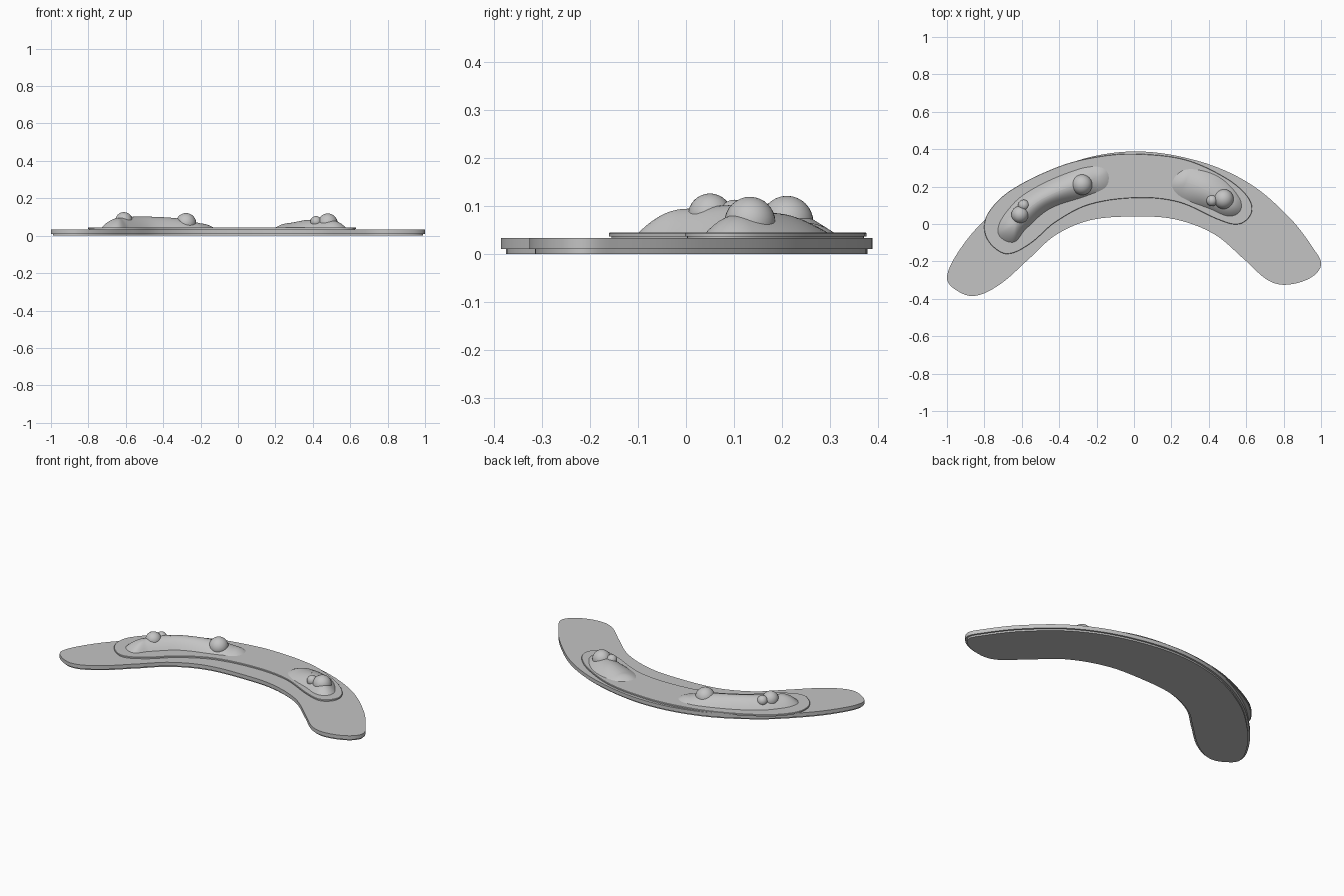
import bpy
import bmesh
import math
from mathutils import Vector
from mathutils.geometry import interpolate_bezier, intersect_point_line

cube = bpy.data.objects.get("Cube")
if cube:
    bpy.data.objects.remove(cube, do_unlink=True)

COLOUR = (0.55, 0.55, 0.55, 1.0)
grey = bpy.data.materials.new("plain_grey")
grey.use_nodes = True
grey.diffuse_color = COLOUR
grey.node_tree.nodes["Principled BSDF"].inputs["Base Color"].default_value = COLOUR


def smooth_path(points, closed=True, steps=8):
    """Smooth path through points, with handles scaled to each span."""
    pts = [Vector(p).to_3d() for p in points]
    n = len(pts)

    def near(i):
        return pts[i % n] if closed else pts[max(0, min(n - 1, i))]

    def tangent(i):
        return (near(i + 1) - near(i - 1)).normalized()

    path = []
    for i in range(n if closed else n - 1):
        a, b = near(i), near(i + 1)
        reach = (b - a).length / 3
        path += interpolate_bezier(a, a + tangent(i) * reach,
                                   b - tangent(i + 1) * reach, b, steps + 1)[:-1]
    return path if closed else path + [pts[-1]]


def inset(path, amount):
    """Move a counter-clockwise path inwards."""
    moved = []
    for i, p in enumerate(path):
        t = (path[(i + 1) % len(path)] - path[i - 1]).normalized()
        moved.append(p + Vector((-t.y, t.x, 0)) * amount)
    return moved


def loft(name, rings, capped):
    """Skin a stack of rings, with flat ends if capped."""
    bm = bmesh.new()
    loops = [[bm.verts.new(p) for p in ring] for ring in rings]
    for low, high in zip(loops, loops[1:]):
        for i in range(len(low)):
            bm.faces.new((low[i - 1], low[i], high[i], high[i - 1]))
    if capped:
        bm.faces.new(loops[0][::-1])
        bm.faces.new(loops[-1])
    else:
        bmesh.ops.remove_doubles(bm, verts=bm.verts[:], dist=0.0003)
    bmesh.ops.recalc_face_normals(bm, faces=bm.faces[:])
    mesh = bpy.data.meshes.new(name)
    bm.to_mesh(mesh)
    bm.free()
    obj = bpy.data.objects.new(name, mesh)
    bpy.context.collection.objects.link(obj)
    finish(obj, 35 if capped else 80)


def finish(obj, angle):
    obj.data.materials.append(grey)
    bpy.ops.object.select_all(action='DESELECT')
    obj.select_set(True)
    bpy.context.view_layer.objects.active = obj
    bpy.ops.object.shade_smooth_by_angle(angle=math.radians(angle))


def slab(name, outline, layers):
    """Flat plate; each layer is (inset, height)."""
    path = smooth_path(outline)
    loft(name, [[Vector((p.x, p.y, z)) for p in inset(path, d)]
                for d, z in layers], True)


def mound(name, outline, spine, foot=0.043, levels=10):
    """Soft dome rising from its outline to a curved ridge."""
    path = smooth_path(outline)
    ridge = smooth_path(spine, closed=False)

    def nearest(p):
        found = []
        for a, b in zip(ridge, ridge[1:]):
            f = intersect_point_line(p.to_2d(), a.to_2d(), b.to_2d())[1]
            q = a.lerp(b, max(0, min(1, f)))
            found.append(((q.to_2d() - p.to_2d()).length, q))
        return min(found, key=lambda item: item[0])[1]

    targets = [nearest(p) for p in path]
    rings = []
    for k in range(levels + 1):
        s = k / levels
        rise = 1 - (1 - s) ** 2
        rings.append([Vector((p.x + (q.x - p.x) * s, p.y + (q.y - p.y) * s,
                              foot + (q.z - foot) * rise))
                      for p, q in zip(path, targets)])
    loft(name, rings, False)


def ball(name, x, y, radius, top):
    bpy.ops.mesh.primitive_uv_sphere_add(segments=32, ring_count=16, radius=radius,
                                         location=(x, y, top - radius))
    obj = bpy.context.object
    obj.name = name
    finish(obj, 80)


# Curved base with a recessed foot
slab("curved_base",
     [(-.97, -.34), (-.86, -.385), (-.72, -.325), (-.56, -.185), (-.42, -.06),
      (-.235, .02), (0, .04), (.22, .025), (.43, -.055), (.59, -.19),
      (.715, -.3), (.81, -.325), (.94, -.29), (1, -.22), (.965, -.14),
      (.835, .03), (.62, .215), (.35, .335), (.01, .388), (-.315, .335),
      (-.61, .185), (-.82, 0), (-.94, -.15), (-1, -.28)],
     [(.011, 0), (.011, .01), (0, .01), (0, .033)])

# Raised plate with a thin undercut
slab("raised_plate",
     [(-.8, -.035), (-.76, -.115), (-.675, -.16), (-.555, -.105), (-.42, .01),
      (-.235, .105), (.03, .14), (.245, .115), (.46, .02), (.565, 0),
      (.63, .065), (.605, .15), (.485, .25), (.27, .345), (.01, .375),
      (-.18, .362), (-.395, .31), (-.66, .18), (-.78, .06)],
     [(.005, .032), (.005, .037), (0, .037), (0, .043), (.002, .045)])

# Long and short mounds
mound("long_mound",
      [(-.73, -.04), (-.65, -.1), (-.58, -.03), (-.45, .08), (-.235, .155),
       (-.145, .2), (-.14, .28), (-.21, .31), (-.34, .28), (-.53, .195),
       (-.65, .105)],
      [(-.635, 0, .094), (-.59, .06, .1), (-.48, .14, .102), (-.3, .215, .09),
       (-.2, .25, .065)])
mound("short_mound",
      [(.2, .21), (.245, .145), (.405, .08), (.51, .04), (.57, .07),
       (.565, .14), (.46, .25), (.325, .295), (.245, .28)],
      [(.28, .225, .068), (.38, .185, .085), (.5, .11, .082)])

# Round knobs
ball("outer_knob", -.61, .05, .046, .126)
ball("outer_small_knob", -.59, .1, .03, .113)
ball("middle_knob", -.278, .21, .055, .121)
ball("inner_knob", .48, .133, .053, .119)
ball("inner_small_knob", .417, .125, .03, .105)
